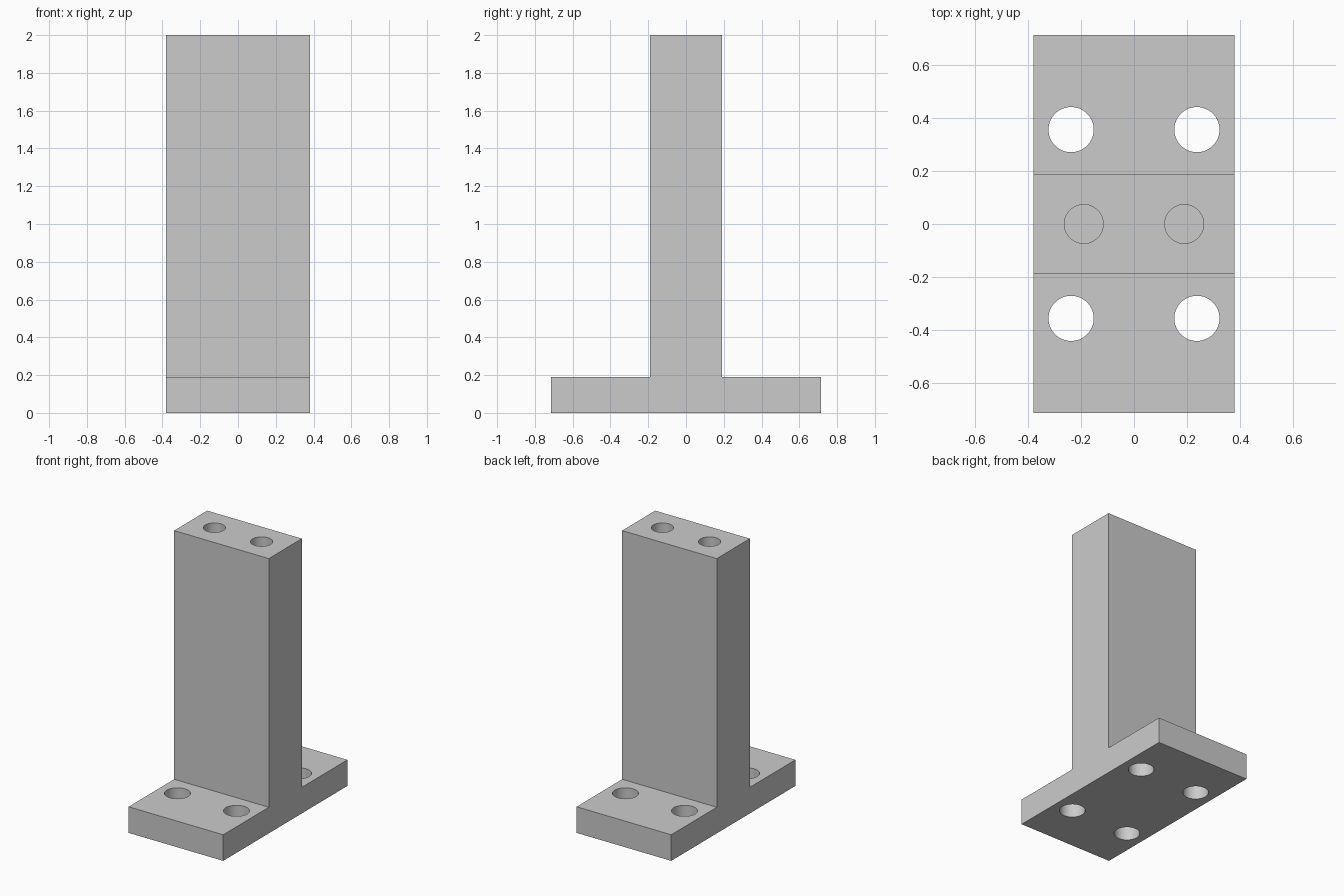
import bpy
import bmesh
import math

cube = bpy.data.objects.get("Cube")
if cube:
    bpy.data.objects.remove(cube, do_unlink=True)

HALF_X, HALF_Y, POST_Y = 0.381, 0.714, 0.19
BASE_Z, TOP_Z = 0.19, 2.0
BASE_HOLE_R, TOP_HOLE_R, TOP_HOLE_DEPTH = 0.0855, 0.0735, 0.48

grey = bpy.data.materials.new("plain grey")
grey.use_nodes = True
colour = (0.6, 0.6, 0.6, 1)
grey.diffuse_color = colour
grey.node_tree.nodes["Principled BSDF"].inputs["Base Color"].default_value = colour


def add_object(name, bm):
    bmesh.ops.recalc_face_normals(bm, faces=bm.faces)
    mesh = bpy.data.meshes.new(name)
    bm.to_mesh(mesh)
    bm.free()
    mesh.materials.append(grey)
    obj = bpy.data.objects.new(name, mesh)
    bpy.context.collection.objects.link(obj)
    return obj


def drill(target, x, y, z_low, z_high, radius):
    # Cut one vertical round hole, then discard the cutter
    bpy.ops.mesh.primitive_cylinder_add(
        vertices=64, radius=radius, depth=z_high - z_low,
        location=(x, y, (z_low + z_high) / 2))
    cutter = bpy.context.object
    cutter.name = "hole_cutter"
    cutter.hide_render = True
    cutter.data.materials.append(grey)
    cut = target.modifiers.new("hole", "BOOLEAN")
    cut.operation = "DIFFERENCE"
    cut.solver = "EXACT"
    cut.object = cutter
    bpy.context.view_layer.objects.active = target
    bpy.ops.object.modifier_apply(modifier=cut.name)
    bpy.data.objects.remove(cutter, do_unlink=True)


# Inverted T profile swept across the width: foot plate and upright post
half = [(HALF_Y, 0), (HALF_Y, BASE_Z), (POST_Y, BASE_Z), (POST_Y, TOP_Z)]
profile = half + [(-y, z) for y, z in reversed(half)]
bm = bmesh.new()
face = bm.faces.new([bm.verts.new((-HALF_X, y, z)) for y, z in profile])
swept = bmesh.ops.extrude_face_region(bm, geom=[face])["geom"]
verts = [v for v in swept if isinstance(v, bmesh.types.BMVert)]
bmesh.ops.translate(bm, verts=verts, vec=(2 * HALF_X, 0, 0))
bracket = add_object("mounting_bracket", bm)

# Four through holes in the foot and two blind holes in the post top
for x in (-1, 1):
    for y in (-1, 1):
        drill(bracket, x * 0.238, y * 0.357, -0.1, BASE_Z + 0.1, BASE_HOLE_R)
    drill(bracket, x * 0.19, 0, TOP_Z - TOP_HOLE_DEPTH, TOP_Z + 0.1, TOP_HOLE_R)

# Round hole walls, crisp edges elsewhere
bpy.ops.object.select_all(action="DESELECT")
bracket.select_set(True)
bpy.context.view_layer.objects.active = bracket
bpy.ops.object.shade_smooth_by_angle(angle=math.radians(30))
